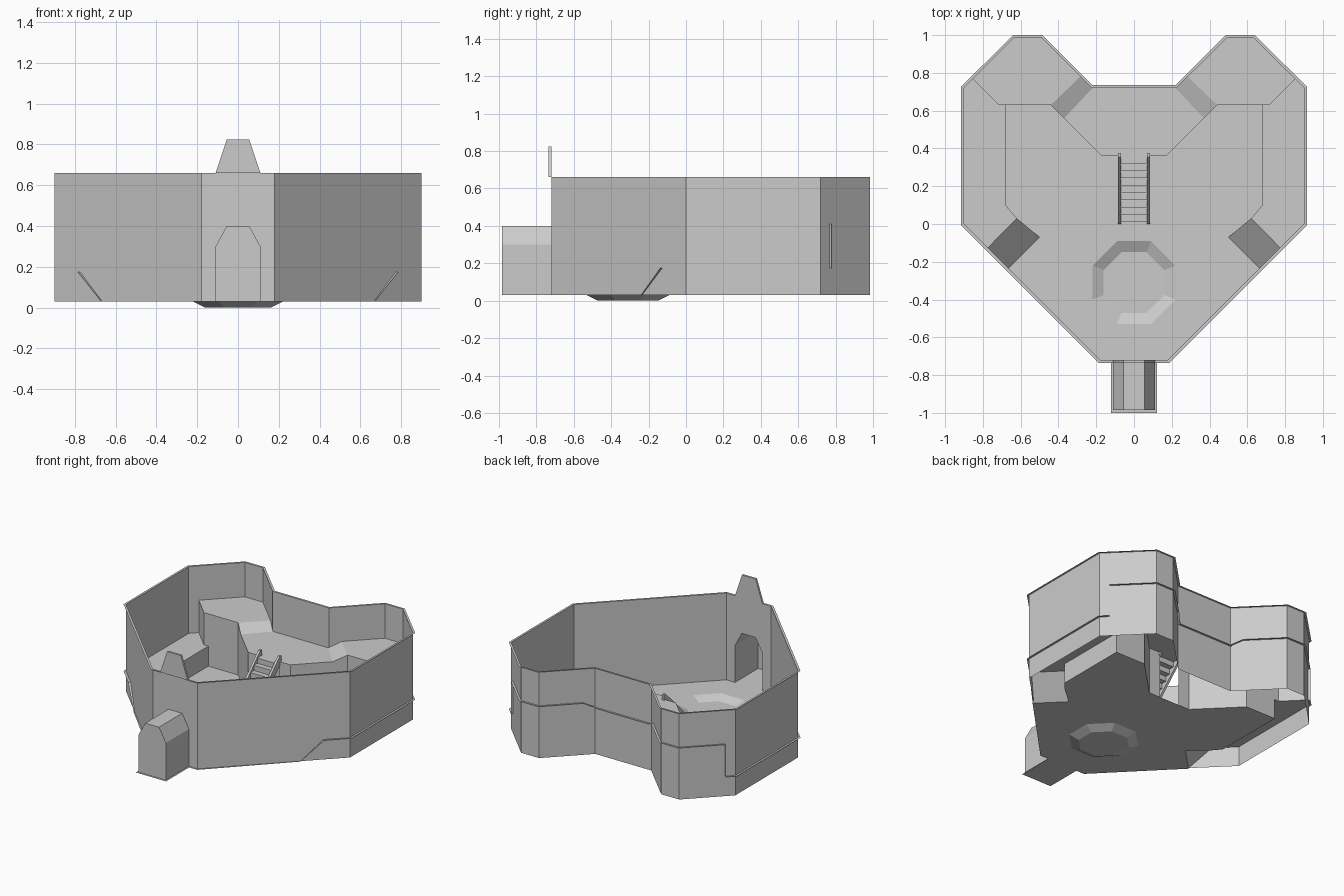
import bpy, bmesh

if "Cube" in bpy.data.objects:
    bpy.data.objects.remove(bpy.data.objects["Cube"])

stone = bpy.data.materials.new("plain_grey")
stone.diffuse_color = (0.6, 0.6, 0.6, 1)
stone.use_nodes = True
stone.node_tree.nodes["Principled BSDF"].inputs["Base Color"].default_value = stone.diffuse_color

FLOOR, LEDGE, MID, LOBE, TOP = 0.03, 0.175, 0.37, 0.41, 0.66


def build(name, faces):
    """Make an object from a list of polygons."""
    bm = bmesh.new()
    for f in faces:
        bm.faces.new([bm.verts.new(p) for p in f])
    bmesh.ops.remove_doubles(bm, verts=bm.verts, dist=0.0005)
    me = bpy.data.meshes.new(name)
    bm.to_mesh(me)
    bm.free()
    me.materials.append(stone)
    ob = bpy.data.objects.new(name, me)
    bpy.context.collection.objects.link(ob)
    return ob


def flip(faces):
    return [[(-x, y, z) for x, y, z in reversed(f)] for f in faces]


def both(name, faces):
    """Build the right hand part and its mirror image on the left."""
    build("right_" + name, faces)
    build("left_" + name, flip(faces))


def sym(half):
    """Complete a right hand outline with its mirrored left half."""
    return half + [(-x, y) for x, y in reversed(half)]


def flat(pts, z):
    return [(x, y, z) for x, y in pts]


def strip(pts, z0, z1):
    """Vertical wall panels along a path."""
    return [[(*a, z0), (*b, z0), (*b, z1), (*a, z1)] for a, b in zip(pts, pts[1:])]


def prism(profile, y0, y1):
    """Closed solid from an xz profile."""
    n = len(profile)
    a = [(x, y0, z) for x, z in profile]
    b = [(x, y1, z) for x, z in profile]
    return [a, b[::-1]] + [[a[i], b[i], b[(i + 1) % n], a[(i + 1) % n]] for i in range(n)]


# Heart shaped outer wall with a doorway in the front panel
wall = [(0.18, -0.72), (0.9, 0), (0.9, 0.72), (0.635, 0.985), (0.49, 0.985), (0.225, 0.72)]
edge = [(0.187, -0.735), (0.915, -0.007), (0.915, 0.727), (0.64, 1.0), (0.484, 1.0), (0.219, 0.735)]
arch = [(-0.11, FLOOR), (-0.11, 0.3), (-0.055, 0.4), (0.055, 0.4), (0.11, 0.3), (0.11, FLOOR)]
door_panel = [(-0.18, FLOOR)] + arch + [(0.18, FLOOR), (0.18, TOP), (-0.18, TOP)]
build("outer_wall", strip(sym(wall), FLOOR, TOP) + [[(x, -0.72, z) for x, z in door_panel]])

# Narrow flat rim around the wall top
ws, es = sym(wall), sym(edge)
build("wall_rim", [[(*es[i - 1], TOP), (*es[i], TOP), (*ws[i], TOP), (*ws[i - 1], TOP)]
                   for i in range(len(ws))])

# Gable above the doorway
build("gable", prism([(-0.11, TOP), (0.11, TOP), (0.055, 0.825), (-0.055, 0.825)], -0.735, -0.72))

# Entrance porch
build("porch", [[(x, -0.985, z) for x, z in arch[::-1]]] +
      [[(a[0], -0.985, a[1]), (b[0], -0.985, b[1]), (b[0], -0.72, b[1]), (a[0], -0.72, a[1])]
       for a, b in zip(arch, arch[1:])])
build("porch_floor", [[(-0.122, -1, FLOOR), (0.122, -1, FLOOR),
                       (0.122, -0.735, FLOOR), (-0.122, -0.735, FLOOR)]])

# Main floor with a sunken octagonal basin
c = -0.31
oct_half = [(0.09, -0.22), (0.22, -0.09), (0.22, 0.09), (0.09, 0.22)]
outer = [(x, c + y) for x, y in sym(oct_half)]
inner = [(x * 0.73, c + y * 0.73) for x, y in sym(oct_half)]
floor_edge = [(0.187, -0.735), (0.67, -0.24), (0.5, -0.07), (0.62, 0.03), (0.68, 0.1),
              (0.68, 0.63), (0.44, 0.63), (0.17, 0.36)]
half_floor = [(0, -0.735)] + floor_edge + [(0, 0.36), (0, c + 0.22)] + \
             [(x, c + y) for x, y in oct_half[::-1]] + [(0, c - 0.22)]
right_floor = [flat(half_floor, FLOOR)]
build("main_floor", right_floor + flip(right_floor))
build("basin", [flat(inner, 0)] +
      [[(*outer[i - 1], FLOOR), (*outer[i], FLOOR), (*inner[i], 0), (*inner[i - 1], 0)]
       for i in range(8)])

# Side ledges with their retaining walls and access ramps
both("ledge", [flat([(0.62, 0.03), (0.785, -0.137), (0.915, -0.007), (0.915, 0.727),
                     (0.863, 0.778), (0.715, 0.63), (0.68, 0.63), (0.68, 0.1)], LEDGE)])
both("ledge_wall", strip([(0.5, -0.07), (0.62, 0.03)], FLOOR, FLOOR + 0.005) +
     [[(0.5, -0.07, FLOOR), (0.62, 0.03, FLOOR), (0.62, 0.03, LEDGE)]] +
     strip([(0.62, 0.03), (0.68, 0.1), (0.68, 0.63)], FLOOR, LEDGE))
both("side_ramp", [[(0.5, -0.07, FLOOR), (0.67, -0.24, FLOOR),
                    (0.785, -0.137, LEDGE), (0.62, 0.03, LEDGE)]])

# Raised lobes, the step walls below them, and the ramps down to the middle
both("lobe_floor", [flat([(0.44, 0.63), (0.715, 0.63), (0.863, 0.778), (0.64, 1.0),
                          (0.484, 1.0), (0.274, 0.79)], LOBE)])
both("lobe_step_wall", strip([(0.68, 0.63), (0.715, 0.63), (0.863, 0.778)], LEDGE, LOBE) +
     strip([(0.44, 0.63), (0.68, 0.63)], FLOOR, LOBE))
both("lobe_ramp", [[(0.44, 0.63, LOBE), (0.274, 0.79, LOBE),
                    (0.212, 0.728, MID), (0.37, 0.56, MID)]])

# Middle platform and its front wall
build("middle_platform", [flat(sym([(0.17, 0.36), (0.37, 0.56), (0.219, 0.735)]), MID)])
both("platform_wall", [[(0.44, 0.63, FLOOR), (0.17, 0.36, FLOOR), (0.17, 0.36, MID),
                        (0.37, 0.56, MID), (0.44, 0.63, LOBE)]] +
     strip([(0.17, 0.36), (0.08, 0.36)], FLOOR, MID))

# Open stair with a sloping stringer on each side
N = 9
steps = []
for i in range(N):
    y0, y1 = 0.01 + 0.35 * i / N, 0.01 + 0.35 * (i + 1) / N
    z0, z1 = FLOOR + (MID - FLOOR) * i / N, FLOOR + (MID - FLOOR) * (i + 1) / N
    steps += strip([(-0.078, y0), (0.078, y0)], z0, z1)
    steps.append([(-0.078, y0, z1), (0.078, y0, z1), (0.078, y1, z1), (-0.078, y1, z1)])
build("stair", steps)
side = [(0, FLOOR), (0.04, FLOOR), (0.375, 0.36), (0.375, 0.41), (0.355, 0.41), (0.0, 0.055)]
a = [(0.07, y, z) for y, z in side]
b = [(0.086, y, z) for y, z in side]
both("stair_stringer", [a[::-1], b] + [[a[i - 1], a[i], b[i], b[i - 1]] for i in range(6)])

# Tidy face directions on the closed solids
for ob in bpy.data.objects:
    if ob.name in ("gable", "porch") or "stringer" in ob.name:
        bm = bmesh.new()
        bm.from_mesh(ob.data)
        bmesh.ops.recalc_face_normals(bm, faces=bm.faces)
        bm.to_mesh(ob.data)
        bm.free()
